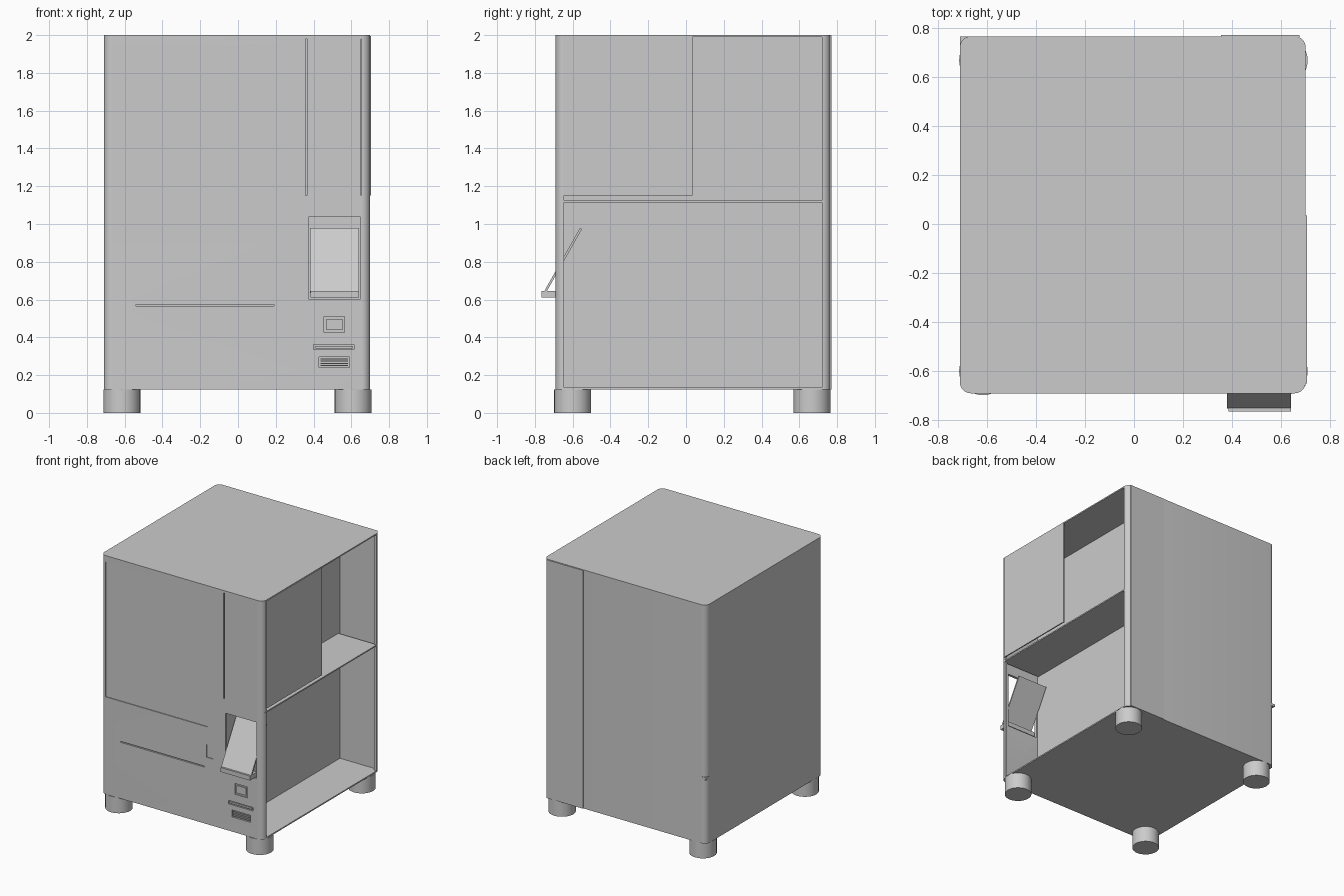
import bpy, bmesh, math
from mathutils import Matrix

if "Cube" in bpy.data.objects:
    bpy.data.objects.remove(bpy.data.objects["Cube"])

X0, X1, Y0, Y1 = -0.71, 0.70, -0.69, 0.765   # cabinet footprint
Z0, Z1 = 0.125, 2.0                          # cabinet bottom and top
R, T = 0.045, 0.02                           # corner radius, sheet thickness

grey = bpy.data.materials.new("light_grey")
grey.use_nodes = True
grey.diffuse_color = (0.6, 0.6, 0.6, 1)
grey.node_tree.nodes["Principled BSDF"].inputs["Base Color"].default_value = (0.6, 0.6, 0.6, 1)


def finish(bm, name):
    bmesh.ops.recalc_face_normals(bm, faces=bm.faces)
    mesh = bpy.data.meshes.new(name)
    bm.to_mesh(mesh)
    bm.free()
    mesh.materials.append(grey)
    ob = bpy.data.objects.new(name, mesh)
    bpy.context.collection.objects.link(ob)
    return ob


def select(ob):
    bpy.ops.object.select_all(action="DESELECT")
    ob.select_set(True)
    bpy.context.view_layer.objects.active = ob


def smooth(ob):
    select(ob)
    bpy.ops.object.shade_smooth_by_angle(angle=math.radians(30))


def box(name, x, y, z):
    bm = bmesh.new()
    bmesh.ops.create_cube(bm, size=1)
    for v in bm.verts:
        for i, (lo, hi) in enumerate((x, y, z)):
            v.co[i] = lo if v.co[i] < 0 else hi
    return finish(bm, name)


def prism(name, outline, z0, z1):
    bm = bmesh.new()
    face = bm.faces.new([bm.verts.new((x, y, z0)) for x, y in outline])
    ext = bmesh.ops.extrude_face_region(bm, geom=[face])["geom"]
    for v in ext:
        if isinstance(v, bmesh.types.BMVert):
            v.co.z = z1
    return finish(bm, name)


def rounded(inset):
    """Rounded footprint running clockwise from the front right to the back right."""
    r, pts = R - inset, []
    corners = ((X1 - R, Y0 + R, 0), (X0 + R, Y0 + R, -90),
               (X0 + R, Y1 - R, -180), (X1 - R, Y1 - R, -270))
    for cx, cy, start in corners:
        for i in range(9):
            a = math.radians(start - 90 * i / 8)
            pts.append((cx + r * math.cos(a), cy + r * math.sin(a)))
    return pts


def cut(target, x, y, z):
    cutter = box("cutter", x, y, z)
    cutter.hide_render = True
    mod = target.modifiers.new("cut", "BOOLEAN")
    mod.operation, mod.object, mod.solver = "DIFFERENCE", cutter, "EXACT"
    select(target)
    bpy.ops.object.modifier_apply(modifier=mod.name)
    bpy.data.objects.remove(cutter)


# Outer skin, open along the right side
skin = prism("outer_skin", rounded(0) + rounded(T)[::-1], Z0 + 0.01, Z1 - 0.01)

# Screen opening, through the front
cut(skin, (0.375, 0.645), (Y0 - 0.1, Y0 + 0.1), (0.60, 1.04))

# Shallow recesses: display, drawer gap, handle, column seams, reader, card slot, vent
recesses = (
    ((-0.67, 0.22), (0.89, 1.95), 0.006),
    ((-0.54, 0.19), (0.567, 0.575), 0.012),
    ((0.21, 0.27), (0.65, 0.75), 0.006),
    ((0.358, 0.364), (1.15, 1.98), 0.012),
    ((0.652, 0.654), (1.15, 1.98), 0.012),
    ((0.455, 0.565), (0.425, 0.51), 0.01),
    ((0.40, 0.615), (0.335, 0.362), 0.01),
    ((0.43, 0.59), (0.24, 0.295), 0.014),
)
for x, z, depth in recesses:
    cut(skin, x, (Y0 - 0.05, Y0 + depth), z)
smooth(skin)

# Roof and floor plates
smooth(prism("roof", rounded(0), Z1 - 0.01, Z1))
smooth(prism("floor", rounded(0), Z0, Z0 + 0.01))

# Service compartment inside the open right side
inner_y = (Y0 + T, Y1 - T)
box("partition", (0.355, 0.365), inner_y, (Z0 + 0.01, Z1 - 0.01))
box("shelf", (0.365, X1), (Y0 + 0.03, Y1 - 0.04), (1.115, 1.125))
box("side_panel", (X1 - 0.004, X1 + 0.005), (-0.65, 0.035), (1.15, Z1 - 0.005))
box("back_panel", (0.355, 0.675), (Y1 - 0.002, Y1 + 0.006), (Z0, Z1 - 0.003))

# Small fittings below the screen
box("reader_pad", (0.468, 0.552), (Y0 + 0.002, Y0 + 0.012), (0.438, 0.497))
box("card_slot_lip", (0.41, 0.605), (Y0 + 0.002, Y0 + 0.012), (0.342, 0.355))
for i in range(4):
    z = 0.247 + i * 0.012
    box("vent_slat", (0.437, 0.583), (Y0 + 0.002, Y0 + 0.016), (z, z + 0.006))
box("cable_clip", (X0, X0 + 0.035), (Y1 - 0.045, Y1), (0.63, 0.65))

# Tilted screen resting on a small ledge
box("screen_ledge", (0.385, 0.64), (-0.765, Y0 + 0.01), (0.61, 0.645))
screen = box("screen", (0.38, 0.64), (0, 0.012), (0, 0.39))
screen.data.transform(Matrix.Translation((0, -0.753, 0.64))
                      @ Matrix.Rotation(math.radians(-29.5), 4, "X"))

# Four round feet
for side, x in (("right", 0.61), ("left", -0.615)):
    for end, y in (("front", -0.60), ("back", 0.667)):
        bm = bmesh.new()
        bmesh.ops.create_cone(bm, cap_ends=True, segments=32, radius1=0.098, radius2=0.098,
                              depth=Z0, matrix=Matrix.Translation((x, y, Z0 / 2)))
        smooth(finish(bm, f"{end}_{side}_foot"))
